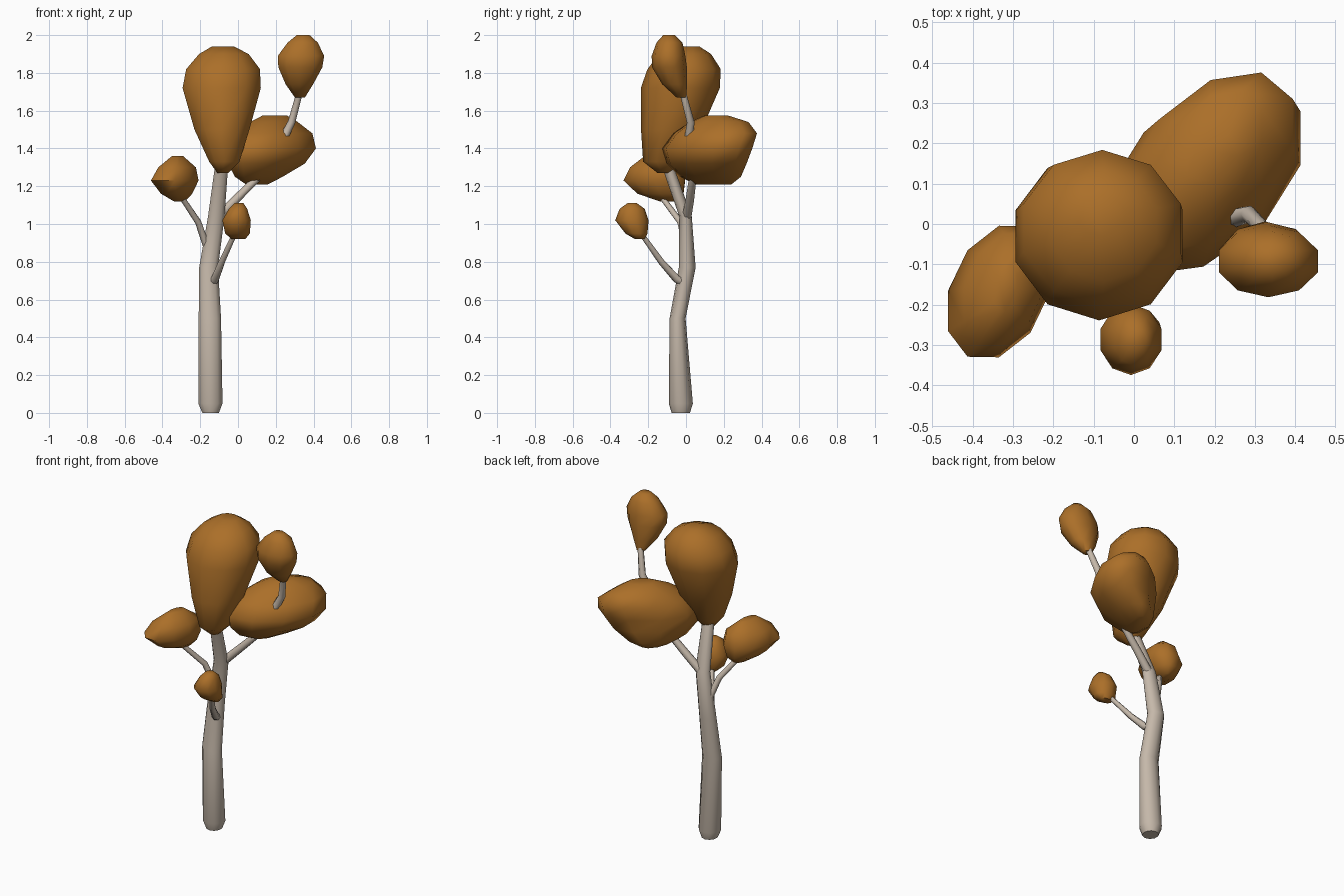
import bpy
import bmesh
import math
from mathutils import Vector

default = bpy.data.objects.get("Cube")
if default:
    bpy.data.objects.remove(default, do_unlink=True)


def make_material(name, colour):
    mat = bpy.data.materials.new(name)
    mat.use_nodes = True
    mat.diffuse_color = (*colour, 1)
    mat.node_tree.nodes["Principled BSDF"].inputs["Base Color"].default_value = (*colour, 1)
    return mat


bark = make_material("pale bark", (0.56, 0.48, 0.40))
autumn = make_material("autumn orange brown", (0.41, 0.16, 0.022))


def loft(name, rings, mat):
    """Skin a list of equal point rings and close both ends."""
    bm = bmesh.new()
    loops = [[bm.verts.new(p) for p in ring] for ring in rings]
    count = len(loops[0])
    for low, high in zip(loops, loops[1:]):
        for i in range(count):
            j = (i + 1) % count
            bm.faces.new((low[i], low[j], high[j], high[i]))
    bm.faces.new(loops[0][::-1])
    bm.faces.new(loops[-1])
    bmesh.ops.recalc_face_normals(bm, faces=bm.faces)
    mesh = bpy.data.meshes.new(name)
    bm.to_mesh(mesh)
    bm.free()
    mesh.materials.append(mat)
    obj = bpy.data.objects.new(name, mesh)
    bpy.context.scene.collection.objects.link(obj)
    bpy.ops.object.select_all(action="DESELECT")
    obj.select_set(True)
    bpy.context.view_layer.objects.active = obj
    bpy.ops.object.shade_smooth_by_angle(angle=math.radians(60))
    return obj


def stacked(name, levels, mat, skew=0.0, sides=10):
    """Level ellipses given as z, x min, x max, y min, y max; skew leans them diagonally."""
    rings = []
    for z, x0, x1, y0, y1 in levels:
        ring = []
        for i in range(sides):
            t = math.tau * (i + 0.5) / sides
            ring.append(((x0 + x1) / 2 + (x1 - x0) / 2 * math.cos(t) * 1.02,
                         (y0 + y1) / 2 + (y1 - y0) / 2 * math.sin(t + skew) * 1.02, z))
        rings.append(ring)
    return loft(name, rings, mat)


def branch(name, path, start, end, sides=7):
    """Tapered tube along a few points."""
    pts = [Vector(p) for p in path]
    rings = []
    for k, p in enumerate(pts):
        axis = (pts[min(k + 1, len(pts) - 1)] - pts[max(k - 1, 0)]).normalized()
        u = axis.cross(Vector((0, 1, 0))).normalized()
        v = axis.cross(u)
        r = start + (end - start) * k / (len(pts) - 1)
        rings.append([p + r * (u * math.cos(math.tau * i / sides) + v * math.sin(math.tau * i / sides))
                      for i in range(sides)])
    return loft(name, rings, bark)


# Trunk, bent gently
stacked("trunk", [
    (0, -.19, -.1, -.075, .02),
    (.05, -.212, -.08, -.09, .035),
    (.5, -.21, -.088, -.086, -.003),
    (.77, -.207, -.104, -.037, .05),
    (1.04, -.16, -.07, -.035, .03),
    (1.4, -.11, -.045, -.16, -.1)], bark)

# Branches
branch("left_branch", [(-.155, .01, .85), (-.21, -.03, 1.01), (-.29, -.12, 1.13), (-.33, -.16, 1.2)], .02, .012)
branch("right_branch", [(-.12, 0, 1.02), (-.01, .02, 1.13), (.1, .035, 1.24), (.16, .06, 1.33)], .026, .018)
branch("upper_branch", [(.245, .015, 1.46), (.285, .025, 1.54), (.32, -.01, 1.67), (.33, -.04, 1.76)], .024, .015)
branch("front_branch", [(-.14, .01, .68), (-.12, -.05, .71), (-.085, -.13, .8), (-.02, -.23, .94), (0, -.26, 1)],
       .026, .009)

# Main egg-shaped crown
stacked("crown_foliage", [
    (1.27, -.11, -.05, -.15, -.08),
    (1.33, -.155, .01, -.225, -.03),
    (1.5, -.235, .065, -.235, .08),
    (1.72, -.3, .127, -.235, .175),
    (1.82, -.28, .122, -.2, .18),
    (1.9, -.21, .06, -.14, .13),
    (1.94, -.14, -.02, -.03, .07)], autumn)

# Wide diagonal foliage on the left side
stacked("wide_foliage", [
    (1.21, .04, .16, .05, .24),
    (1.25, -.02, .24, -.03, .29),
    (1.32, -.06, .36, -.1, .32),
    (1.4, -.075, .42, -.125, .35),
    (1.48, -.02, .4, -.065, .375),
    (1.54, .06, .32, .02, .33),
    (1.575, .13, .26, .1, .22)], autumn, skew=.45)

# Foliage on the right side
stacked("right_foliage", [
    (1.12, -.34, -.28, -.14, -.05),
    (1.16, -.41, -.24, -.26, -.01),
    (1.23, -.465, -.205, -.335, 0),
    (1.3, -.425, -.22, -.3, -.02),
    (1.36, -.35, -.29, -.22, -.1)], autumn, skew=.3)

# High foliage
stacked("top_foliage", [
    (1.67, .3, .355, -.05, 0),
    (1.74, .25, .4, -.125, .005),
    (1.83, .21, .45, -.178, .003),
    (1.89, .207, .46, -.18, -.005),
    (1.96, .26, .425, -.155, -.02),
    (2, .31, .38, -.12, -.06)], autumn)

# Small front foliage
stacked("front_foliage", [
    (.92, -.035, .04, -.27, -.22),
    (.95, -.07, .065, -.32, -.205),
    (1.02, -.085, .07, -.373, -.2),
    (1.08, -.05, .05, -.35, -.22),
    (1.11, -.02, .03, -.31, -.26)], autumn)
